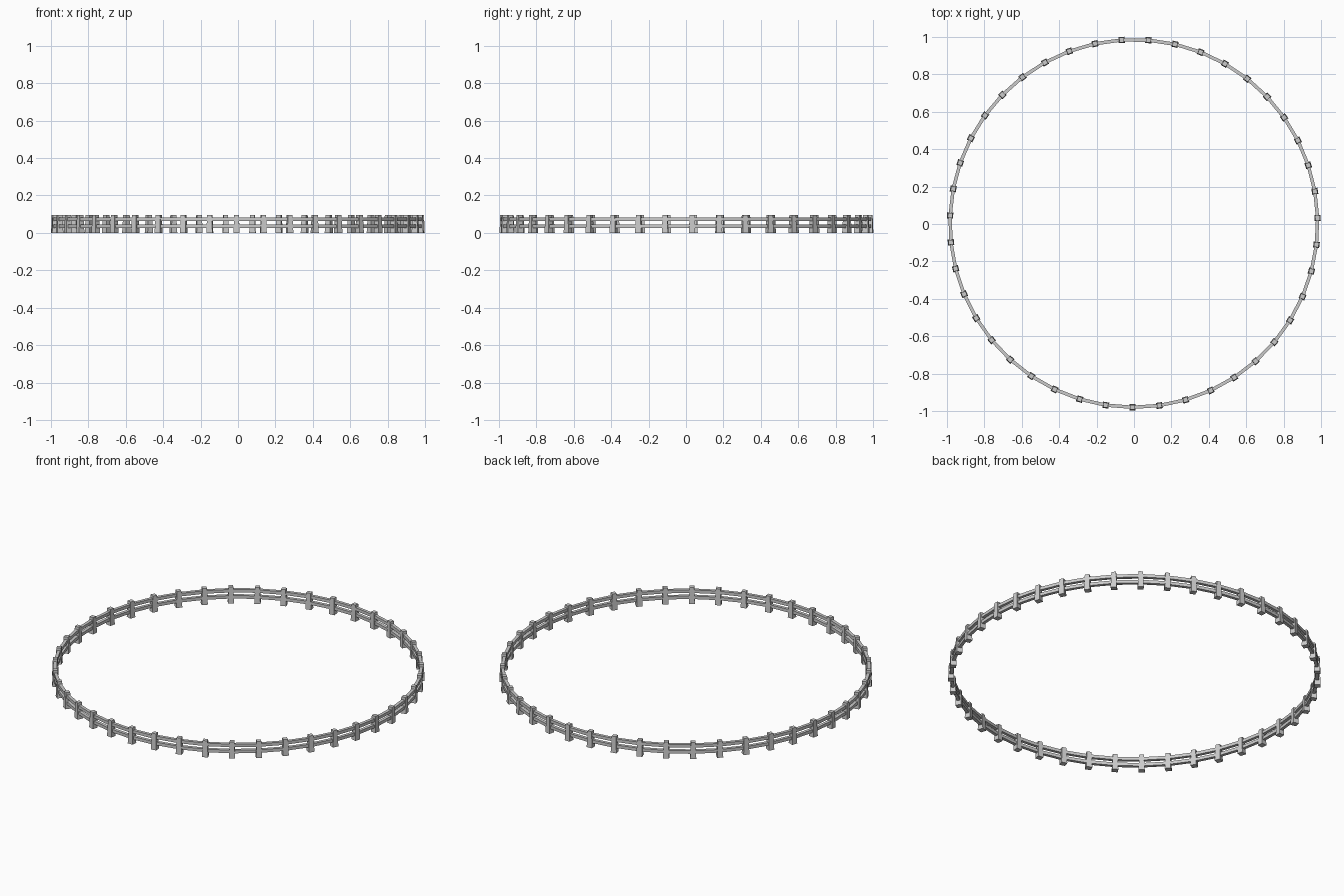
import bpy, bmesh, math
from mathutils import Vector

if "Cube" in bpy.data.objects:
    bpy.data.objects.remove(bpy.data.objects["Cube"])

N = 43                     # posts around the ring
R = 0.983                  # radius through post centres
START = math.radians(1.7)
CX, CY = -0.001, 0.003


def post_point(i, z=0.0):
    a = START + i * math.tau / N
    return Vector((CX + R * math.cos(a), CY + R * math.sin(a), z)), a


def finish(bm, name):
    bmesh.ops.recalc_face_normals(bm, faces=bm.faces)
    me = bpy.data.meshes.new(name)
    bm.to_mesh(me)
    bm.free()
    ob = bpy.data.objects.new(name, me)
    bpy.context.collection.objects.link(ob)
    return ob


def loft(bm, rings):
    # closed solid through a list of rings of four points
    vs = [[bm.verts.new(p) for p in r] for r in rings]
    for a, b in zip(vs, vs[1:]):
        for k in range(4):
            bm.faces.new((a[k], a[(k + 1) % 4], b[(k + 1) % 4], b[k]))
    bm.faces.new(vs[0][::-1])
    bm.faces.new(vs[-1])


CORNERS = ((-1, -1), (1, -1), (1, 1), (-1, 1))

# slightly tapered square posts
bm = bmesh.new()
for i in range(N):
    c, a = post_point(i)
    rad = Vector((math.cos(a), math.sin(a), 0))
    tan = Vector((-math.sin(a), math.cos(a), 0))
    loft(bm, [[c + rad * (u * h) + tan * (v * h) + Vector((0, 0, z))
               for u, v in CORNERS]
              for z, h in ((0.0, 0.0165), (0.096, 0.0125))])
finish(bm, "fence_posts")

# straight rails spanning from post to post
for name, z in (("lower_rails", 0.036), ("upper_rails", 0.072)):
    bm = bmesh.new()
    for i in range(N):
        p, _ = post_point(i, z)
        q, _ = post_point(i + 1, z)
        d = (q - p).normalized()
        side = Vector((d.y, -d.x, 0))
        loft(bm, [[e + side * (u * 0.009) + Vector((0, 0, v * 0.009))
                   for u, v in CORNERS] for e in (p, q)])
    finish(bm, name)
